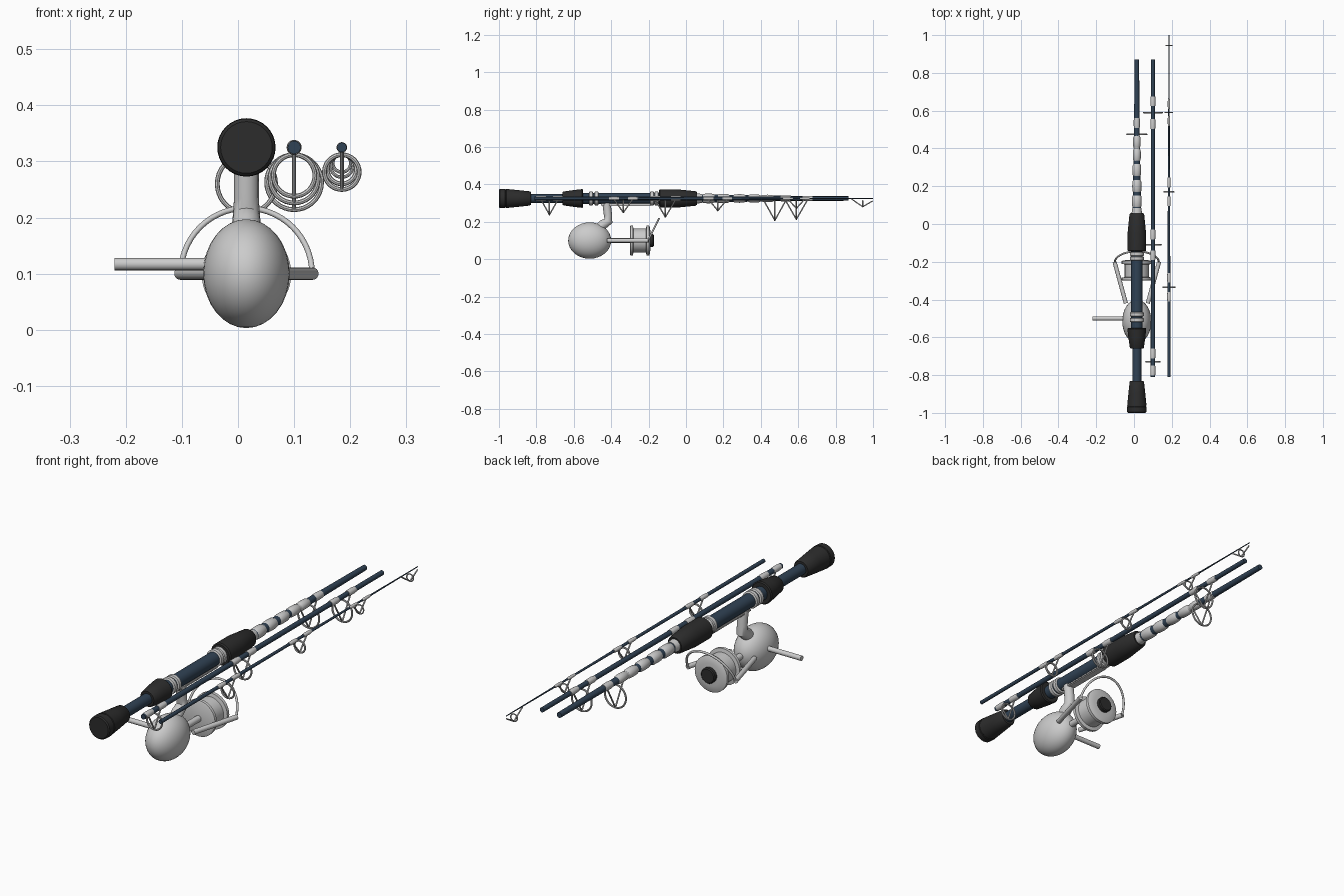
import bpy, bmesh, math
from mathutils import Vector

if "Cube" in bpy.data.objects:
    bpy.data.objects.remove(bpy.data.objects["Cube"])


def mat(name, col):
    m = bpy.data.materials.new(name)
    m.diffuse_color = (*col, 1)
    m.use_nodes = True
    m.node_tree.nodes["Principled BSDF"].inputs["Base Color"].default_value = m.diffuse_color
    return m


NAVY = mat("navy_blank", (0.03, 0.055, 0.09))
BLACK = mat("black_foam", (0.025, 0.025, 0.025))


def finish(name, bm, material=None, angle=40):
    bmesh.ops.recalc_face_normals(bm, faces=bm.faces)
    me = bpy.data.meshes.new(name)
    bm.to_mesh(me)
    bm.free()
    ob = bpy.data.objects.new(name, me)
    bpy.context.collection.objects.link(ob)
    if material:
        me.materials.append(material)
    bpy.ops.object.select_all(action='DESELECT')
    ob.select_set(True)
    bpy.context.view_layer.objects.active = ob
    bpy.ops.object.shade_smooth_by_angle(angle=math.radians(angle))
    return ob


def add_tube(bm, pts, radii, n=12, closed=False, up=(0, 0, 1)):
    """Sweep a circle through pts; with straight pts and varied radii it is a lathe."""
    pts = [Vector(p) for p in pts]
    k = len(pts)
    if not isinstance(radii, (list, tuple)):
        radii = [radii] * k
    rings = []
    for i, p in enumerate(pts):
        a = pts[i - 1] if (closed or i) else pts[0]
        b = pts[(i + 1) % k] if closed else pts[min(i + 1, k - 1)]
        t = (b - a).normalized()
        u = Vector(up).cross(t)
        if u.length < 1e-3:
            u = Vector((1, 0, 0)).cross(t)
        u.normalize()
        v = t.cross(u)
        rings.append([bm.verts.new(p + radii[i] * (u * math.cos(s) + v * math.sin(s)))
                      for s in (2 * math.pi * j / n for j in range(n))])
    for i in range(k if closed else k - 1):
        A, B = rings[i], rings[(i + 1) % k]
        for j in range(n):
            bm.faces.new((A[j], A[(j + 1) % n], B[(j + 1) % n], B[j]))
    if not closed:
        bm.faces.new(rings[0])
        bm.faces.new(rings[-1])


def tube(name, pts, radii, material=None, n=16, up=(0, 0, 1)):
    bm = bmesh.new()
    add_tube(bm, pts, radii, n, up=up)
    return finish(name, bm, material)


def lathe(name, x, z, profile, material=None, n=32):
    return tube(name, [(x, y, z) for y, r in profile], [r for y, r in profile], material, n)


def ellipsoid(name, c, r, seg=32):
    bm = bmesh.new()
    bmesh.ops.create_uvsphere(bm, u_segments=seg, v_segments=seg // 2, radius=1)
    for v in bm.verts:
        v.co = Vector(v.co[i] * r[i] + c[i] for i in range(3))
    return finish(name, bm, angle=60)


X1, X2, X3, Z = 0.015, 0.1, 0.185, 0.325

# Rod blanks
lathe("butt_section", X1, Z, [(-0.84, 0.024), (0.06, 0.023), (0.45, 0.015), (0.87, 0.012)], NAVY)
lathe("middle_section", X2, Z, [(-0.81, 0.0115), (0.87, 0.0105)], NAVY, 20)
lathe("tip_section", X3, Z, [(-0.81, 0.0085), (0.2, 0.006), (1.0, 0.002)], NAVY, 16)

# Foam grips
lathe("butt_grip", X1, Z, [(-1, 0.046), (-0.995, 0.051), (-0.968, 0.052), (-0.966, 0.049),
                           (-0.962, 0.049), (-0.96, 0.051), (-0.9, 0.045), (-0.835, 0.038),
                           (-0.83, 0.034)], BLACK)
lathe("rear_grip", X1, Z, [(-0.66, 0.033), (-0.655, 0.037), (-0.6, 0.045), (-0.555, 0.05),
                           (-0.55, 0.046)], BLACK)
lathe("fore_grip", X1, Z, [(-0.145, 0.044), (-0.14, 0.049), (-0.05, 0.049), (0.05, 0.039),
                           (0.058, 0.034)], BLACK)

# Reel seat with locking rings
lathe("reel_seat", X1, Z, [(-0.56, 0.03), (-0.14, 0.03)], NAVY)
for i, y in enumerate((-0.508, -0.478, -0.182, -0.158)):
    lathe(f"seat_ring_{i}", X1, Z, [(y - 0.011, 0.033), (y - 0.008, 0.037),
                                    (y + 0.008, 0.037), (y + 0.011, 0.033)])

# Silver bands ahead of the fore grip
lathe("winding_collar", X1, Z, [(0.055, 0.028), (0.085, 0.024)])
for i, y in enumerate((0.12, 0.2, 0.285, 0.365, 0.435)):
    r = 0.026 - 0.0015 * i
    lathe(f"band_{i}", X1, Z, [(y - 0.034, r - 0.006), (y - 0.024, r - 0.001), (y, r),
                               (y + 0.024, r - 0.001), (y + 0.034, r - 0.006)], n=24)


# Line guides: ring, V-shaped legs and foot wraps
def guide(name, x, y, R, rod_r, span):
    bm = bmesh.new()
    cz = Z - 0.013 - R
    circle = [(x + R * math.cos(a), y, cz + R * math.sin(a))
              for a in (2 * math.pi * i / 36 for i in range(36))]
    add_tube(bm, circle, 0.0042 if R > 0.025 else 0.003, 8, True, up=(0, 1, 0))
    for s in (-1, 1):
        add_tube(bm, [(x, y + s * span, Z - rod_r * 0.6), (x, y, cz - R)], 0.0035, 8)
        w = [(-0.026, 0.4), (-0.014, 1.0), (0.014, 1.0), (0.026, 0.4)]
        add_tube(bm, [(x, y + s * span + d, Z) for d, f in w],
                 [rod_r + 0.002 * f for d, f in w], 16)
    finish(name, bm)


for i, g in enumerate((
        (X1, 0.475, 0.052, 0.0145, 0.06),
        (X2, 0.59, 0.049, 0.0115, 0.06), (X2, -0.11, 0.043, 0.0115, 0.055),
        (X2, -0.73, 0.037, 0.0115, 0.045),
        (X3, -0.335, 0.031, 0.0075, 0.05), (X3, 0.17, 0.026, 0.0065, 0.05),
        (X3, 0.59, 0.02, 0.0045, 0.045))):
    guide(f"line_guide_{i}", *g)
bm = bmesh.new()
add_tube(bm, [(X3 + 0.016 * math.cos(a), 0.945, 0.297 + 0.016 * math.sin(a))
              for a in (2 * math.pi * i / 28 for i in range(28))], 0.003, 8, True, up=(0, 1, 0))
for y in (0.885, 0.998):
    add_tube(bm, [(X3, y, 0.322 if y < 0.95 else 0.312), (X3, 0.945, 0.281)], 0.003, 8)
finish("tip_guide", bm)

# Reel body, stem and foot
ellipsoid("reel_body", (X1, -0.515, 0.1), (0.077, 0.115, 0.097))
tube("reel_stem", [(X1, -0.475, 0.155), (X1, -0.445, 0.185), (X1, -0.415, 0.205),
                   (X1, -0.417, 0.235), (X1, -0.425, 0.3)],
     [0.024, 0.026, 0.024, 0.022, 0.022], up=(1, 0, 0))
bm = bmesh.new()
bmesh.ops.create_cube(bm, size=1)
for v in bm.verts:
    v.co = Vector((X1 + v.co.x * 0.036, -0.32 + v.co.y * 0.27, 0.292 + v.co.z * 0.014))
bmesh.ops.bevel(bm, geom=bm.edges[:], offset=0.004, segments=2, affect='EDGES')
finish("reel_foot", bm)

# Crank
tube("crank_handle", [(-0.22, -0.5, 0.117), (-0.04, -0.5, 0.117)], 0.011)

# Spool, shaft and drag knob
lathe("spool", X1, 0.1, [(-0.3, 0.074), (-0.297, 0.08), (-0.284, 0.08), (-0.281, 0.064),
                         (-0.214, 0.064), (-0.211, 0.08), (-0.197, 0.08), (-0.194, 0.074),
                         (-0.19, 0.05)], n=48)
lathe("reel_shaft", X1, 0.1, [(-0.43, 0.014), (-0.29, 0.014)])
lathe("drag_knob", X1, 0.1, [(-0.192, 0.034), (-0.176, 0.034), (-0.172, 0.03)], BLACK)

# Rotor arms and bail
for s in (-1, 1):
    side = "left" if s < 0 else "right"
    tube(f"rotor_arm_{side}", [(X1 + s * 0.058, -0.42, 0.1), (X1 + s * 0.118, -0.2, 0.1)], 0.011)
bail = []
for i in range(29):
    a = math.pi * i / 28
    bail.append((X1 + 0.117 * math.cos(a), -0.203 + 0.058 * math.sin(a), 0.1 + 0.117 * math.sin(a)))
tube("bail_wire", bail, 0.005, n=10, up=(0, 1, 0))
